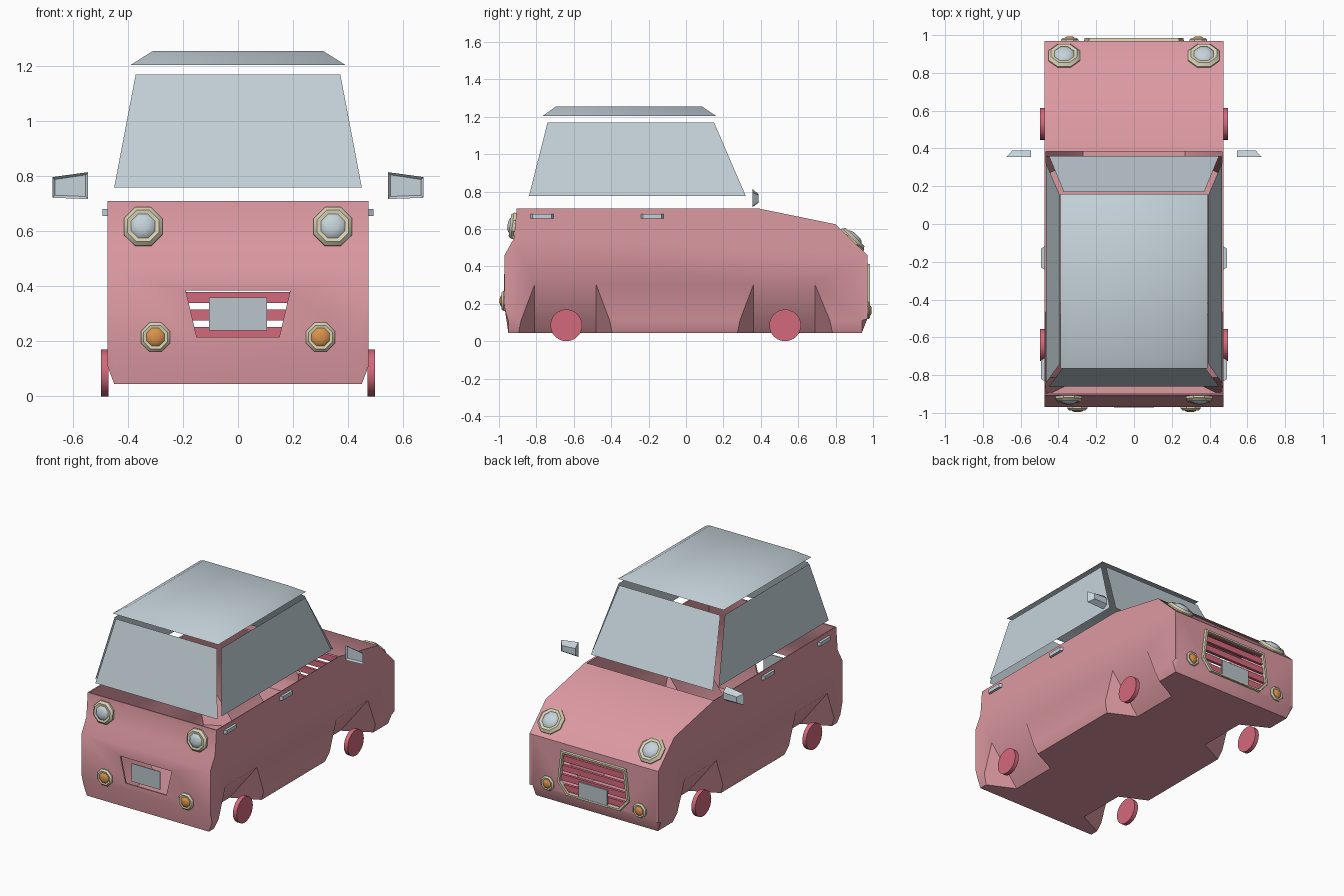
import bpy, bmesh, math
from mathutils import Vector, Matrix

if "Cube" in bpy.data.objects:
    bpy.data.objects.remove(bpy.data.objects["Cube"])


def material(name, rgb):
    m = bpy.data.materials.new(name)
    m.diffuse_color = (*rgb, 1)
    m.use_nodes = True
    m.node_tree.nodes["Principled BSDF"].inputs["Base Color"].default_value = m.diffuse_color
    return m


PINK = material("body_pink", (0.72, 0.32, 0.36))
ROSE = material("wheel_rose", (0.65, 0.14, 0.20))
GLASS = material("pale_glass", (0.56, 0.65, 0.70))
CREAM = material("cream_trim", (0.69, 0.64, 0.46))
ORANGE = material("orange_lens", (0.70, 0.29, 0.07))
PLATE = material("plate_grey", (0.48, 0.56, 0.60))


def finish(name, bm, mats, smooth=None):
    me = bpy.data.meshes.new(name)
    bm.to_mesh(me)
    bm.free()
    ob = bpy.data.objects.new(name, me)
    bpy.context.collection.objects.link(ob)
    for m in mats:
        me.materials.append(m)
    bpy.ops.object.select_all(action='DESELECT')
    ob.select_set(True)
    bpy.context.view_layer.objects.active = ob
    if smooth:
        bpy.ops.object.shade_smooth_by_angle(angle=math.radians(smooth))
    return ob


def hull(name, pts, mats):
    bm = bmesh.new()
    for p in pts:
        bm.verts.new(p)
    bmesh.ops.convex_hull(bm, input=bm.verts)
    bmesh.ops.dissolve_limit(bm, angle_limit=0.01, verts=bm.verts, edges=bm.edges)
    bmesh.ops.recalc_face_normals(bm, faces=bm.faces)
    return finish(name, bm, mats)


def box(name, lo, hi, mat):
    return hull(name, [(x, y, z) for x in (lo[0], hi[0]) for y in (lo[1], hi[1])
                       for z in (lo[2], hi[2])], [mat])


def sheet(name, pts, mat):
    bm = bmesh.new()
    bm.faces.new([bm.verts.new(p) for p in pts])
    return finish(name, bm, [mat])


def apply_mod(ob, kind, **props):
    bpy.context.view_layer.objects.active = ob
    mod = ob.modifiers.new(kind, kind)
    for k, v in props.items():
        setattr(mod, k, v)
    bpy.ops.object.modifier_apply(modifier=mod.name)


def cut(ob, cutter):
    apply_mod(ob, 'BOOLEAN', operation='DIFFERENCE', solver='EXACT', object=cutter)
    bpy.data.objects.remove(cutter)


# body: side profile (y, z) lofted across x, lower edge chamfered
profile = [(-0.95, 0.045), (-0.97, 0.18), (-0.97, 0.46), (-0.92, 0.55), (-0.905, 0.71),
           (0.385, 0.71), (0.80, 0.625), (0.97, 0.46), (0.97, 0.12), (0.94, 0.045)]
bm = bmesh.new()
rings = []
for x in (-0.475, -0.45, 0.45, 0.475):
    low = 0.11 if abs(x) > 0.46 else 0
    rings.append([bm.verts.new((x, y, max(z, low))) for y, z in profile])
n = len(profile)
for a, b in zip(rings, rings[1:]):
    for i in range(n):
        bm.faces.new((a[i], a[(i + 1) % n], b[(i + 1) % n], b[i]))
bm.faces.new(rings[0])
bm.faces.new(rings[-1])
bmesh.ops.recalc_face_normals(bm, faces=bm.faces)
body = finish("car_body", bm, [PINK])

# sloping wheel arches
for s in (-1, 1):
    for y0, y1, y2, y3 in ((-0.91, -0.81, -0.48, -0.38), (0.26, 0.36, 0.69, 0.80)):
        pts = [(s * 0.478, y0, 0.04), (s * 0.478, y1, 0.305), (s * 0.478, y2, 0.305),
               (s * 0.478, y3, 0.04), (s * 0.27, y1, 0.04), (s * 0.27, y2, 0.04)]
        cut(body, hull("arch_cutter", pts, [PINK]))

# open the cabin, give the shell a thickness
bm = bmesh.new()
bm.from_mesh(body.data)
top = [f for f in bm.faces if f.normal.z > 0.9 and min(v.co.z for v in f.verts) > 0.7]
bmesh.ops.delete(bm, geom=top, context='FACES')
bm.to_mesh(body.data)
bm.free()
apply_mod(body, 'SOLIDIFY', thickness=0.01, offset=-1)

# rear plate opening and grille opening
grille = [(-0.24, 0.415), (0.24, 0.415), (0.265, 0.20), (0.20, 0.125), (-0.20, 0.125), (-0.265, 0.20)]
rear = [(-0.19, 0.385), (0.19, 0.385), (0.15, 0.215), (-0.15, 0.215)]
cz = 0.265
small = [(x * 0.93, cz + (z - cz) * 0.9) for x, z in grille]
cut(body, hull("rear_cutter", [(x, y, z) for x, z in rear for y in (-1.1, -0.9)], [PINK]))
cut(body, hull("grille_cutter", [(x, y, z) for x, z in small for y in (1.1, 0.9)], [PINK]))
bpy.context.view_layer.objects.active = body
body.select_set(True)
bpy.ops.object.shade_smooth_by_angle(angle=math.radians(40))

# grille frame
bm = bmesh.new()
loops = [[bm.verts.new((x, y, z)) for x, z in ring] for ring, y in
         ((grille, 0.968), ([(x * 0.985, cz + (z - cz) * 0.98) for x, z in grille], 0.984),
          (small, 0.984), (small, 0.955))]
for a, b in zip(loops, loops[1:]):
    for i in range(6):
        bm.faces.new((a[i], a[(i + 1) % 6], b[(i + 1) % 6], b[i]))
bmesh.ops.recalc_face_normals(bm, faces=bm.faces)
finish("grille_frame", bm, [CREAM])

# grille slats
for i in range(5):
    z = 0.168 + i * 0.0635 - (0.022 if i == 4 else 0) * 0.7
    w = 0.25 - abs(z - 0.2) * (0.12 if z > 0.2 else 0.85)
    h = 0.02 if i < 4 else 0.012
    box("grille_slat", (-w, 0.95, z - h), (w, 0.968, z + h), ROSE)

# number plates
box("rear_plate", (-0.105, -0.972, 0.24), (0.105, -0.965, 0.36), PLATE)
box("front_plate", (-0.105, 0.974, 0.125), (0.105, 0.982, 0.24), PLATE)


# lamps: eight-sided bezel with domed lens
def lamp(name, pos, normal, r, lens):
    bm = bmesh.new()
    prof = [(1, -0.1), (1, 0.08), (0.82, 0.26), (0.62, 0.22), (0.5, 0.34), (0.25, 0.42)]
    rings = [[bm.verts.new((r * k * math.cos((i + 0.5) * math.pi / 4),
                            r * k * math.sin((i + 0.5) * math.pi / 4), r * h)) for i in range(8)]
             for k, h in prof]
    for j, (a, b) in enumerate(zip(rings, rings[1:])):
        for i in range(8):
            f = bm.faces.new((a[i], a[(i + 1) % 8], b[(i + 1) % 8], b[i]))
            f.material_index = int(j > 2)
    bm.faces.new(rings[-1]).material_index = 1
    rot = Vector(normal).to_track_quat('Z', 'Y').to_matrix().to_4x4()
    bm.transform(Matrix.Translation(pos) @ rot)
    finish(name, bm, [CREAM, lens], 35)


for s in (-1, 1):
    lamp("headlight", (s * 0.37, 0.888, 0.54), (0, 0.70, 0.72), 0.09, GLASS)
    lamp("front_indicator", (s * 0.34, 0.972, 0.165), (0, 1, 0), 0.05, ORANGE)
    lamp("rear_light", (s * 0.345, -0.922, 0.617), (0, -1, 0.12), 0.076, GLASS)
    lamp("rear_indicator", (s * 0.30, -0.972, 0.215), (0, -1, 0), 0.057, ORANGE)

    # wheels
    for y in (-0.64, 0.53):
        bm = bmesh.new()
        bmesh.ops.create_cone(bm, cap_ends=True, segments=24, radius1=0.085, radius2=0.085, depth=0.028)
        bm.transform(Matrix.Translation((s * 0.484, y, 0.085)) @ Matrix.Rotation(math.pi / 2, 4, 'Y'))
        finish("wheel", bm, [ROSE], 40)

    # door handles
    for y in (-0.77, -0.18):
        hull("door_handle", [(s * x, y + d, z) for x, e in ((0.473, 0.062), (0.492, 0.05))
                             for d in (-e, e) for z in (0.656, 0.681)], [GLASS])

    # wing mirrors with recessed face
    m = hull("wing_mirror", [(s * x, y, z) for x, y, z in (
        (0.545, 0.355, 0.717), (0.545, 0.355, 0.815), (0.675, 0.355, 0.797), (0.675, 0.355, 0.722),
        (0.545, 0.388, 0.74), (0.545, 0.388, 0.785), (0.645, 0.388, 0.78), (0.645, 0.388, 0.742))], [GLASS])
    bm = bmesh.new()
    bm.from_mesh(m.data)
    face = [min(bm.faces, key=lambda f: f.normal.y)]
    bmesh.ops.inset_region(bm, faces=face, thickness=0.013, depth=-0.01)
    bm.to_mesh(m.data)
    bm.free()

    # side windows
    sheet("side_window", [(s * 0.465, -0.84, 0.775), (s * 0.465, 0.32, 0.775),
                          (s * 0.392, 0.15, 1.17), (s * 0.392, -0.74, 1.17)], GLASS)

# windscreen and rear window
for name, y0, y1 in (("windscreen", 0.36, 0.17), ("rear_window", -0.86, -0.755)):
    sheet(name, [(-0.45, y0, 0.76), (0.45, y0, 0.76), (0.372, y1, 1.17), (-0.372, y1, 1.17)], GLASS)

# roof: shallow tray, open underneath
bm = bmesh.new()
lo, hi = [[bm.verts.new((x, y, z)) for x, y in ((-w, a), (w, a), (w, b), (-w, b))]
          for w, a, b, z in ((0.39, -0.765, 0.16, 1.205), (0.31, -0.695, 0.085, 1.255))]
bm.faces.new(hi)
for i in range(4):
    bm.faces.new((lo[i], lo[(i + 1) % 4], hi[(i + 1) % 4], hi[i]))
finish("roof", bm, [GLASS], 60)
